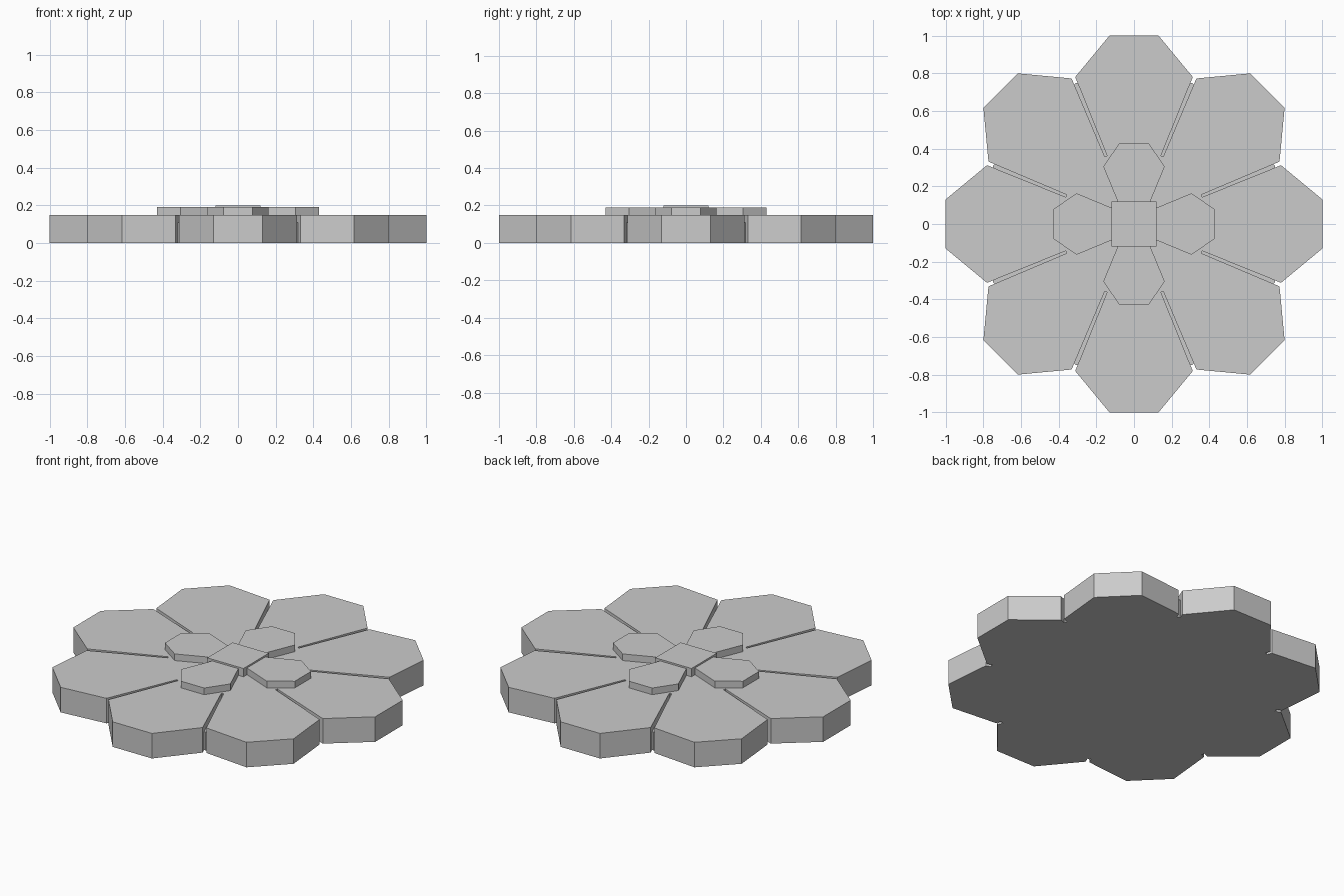
import bpy
import bmesh
import math
from mathutils import Matrix

cube = bpy.data.objects.get("Cube")
if cube:
    bpy.data.objects.remove(cube, do_unlink=True)

# Single plain stone colour
stone = bpy.data.materials.new("light_grey")
stone.use_nodes = True
GREY = (0.6, 0.6, 0.6, 1.0)
stone.diffuse_color = GREY
stone.node_tree.nodes["Principled BSDF"].inputs["Base Color"].default_value = GREY


def prism(name, outline, bottom, top, turn=0.0):
    """Extrude a flat outline between two heights and turn it about z."""
    bm = bmesh.new()
    face = bm.faces.new([bm.verts.new((x, y, bottom)) for x, y in outline])
    grown = bmesh.ops.extrude_face_region(bm, geom=[face])["geom"]
    verts = [v for v in grown if isinstance(v, bmesh.types.BMVert)]
    bmesh.ops.translate(bm, verts=verts, vec=(0, 0, top - bottom))
    bm.transform(Matrix.Rotation(turn, 4, "Z"))
    bmesh.ops.recalc_face_normals(bm, faces=bm.faces)
    mesh = bpy.data.meshes.new(name)
    bm.to_mesh(mesh)
    bm.free()
    mesh.materials.append(stone)
    obj = bpy.data.objects.new(name, mesh)
    bpy.context.collection.objects.link(obj)
    return obj


def ring(radius, sides):
    """Regular polygon with flat sides facing the axes."""
    step = math.tau / sides
    return [(radius * math.cos((i + 0.5) * step), radius * math.sin((i + 0.5) * step))
            for i in range(sides)]


def mirrored(half):
    """Complete a petal outline from its right half."""
    return half + [(-x, y) for x, y in reversed(half)]


# Base plate and the raised hub where the petals meet
prism("base_plate", ring(0.81, 8), 0.0, 0.11)
prism("hub", ring(0.39, 8), 0.11, 0.15)

# Eight large petals
large = mirrored([(0.045, 0.12), (0.312, 0.78), (0.13, 1.0)])
for i in range(8):
    prism(f"large_petal_{i + 1}", large, 0.0, 0.15, i * math.tau / 8)

# Four small petals on top
small = mirrored([(0.045, 0.02), (0.163, 0.305), (0.077, 0.43)])
for i in range(4):
    prism(f"small_petal_{i + 1}", small, 0.15, 0.19, i * math.tau / 4)

# Square centre
prism("centre_square", ring(0.12 * math.sqrt(2), 4), 0.15, 0.2)
